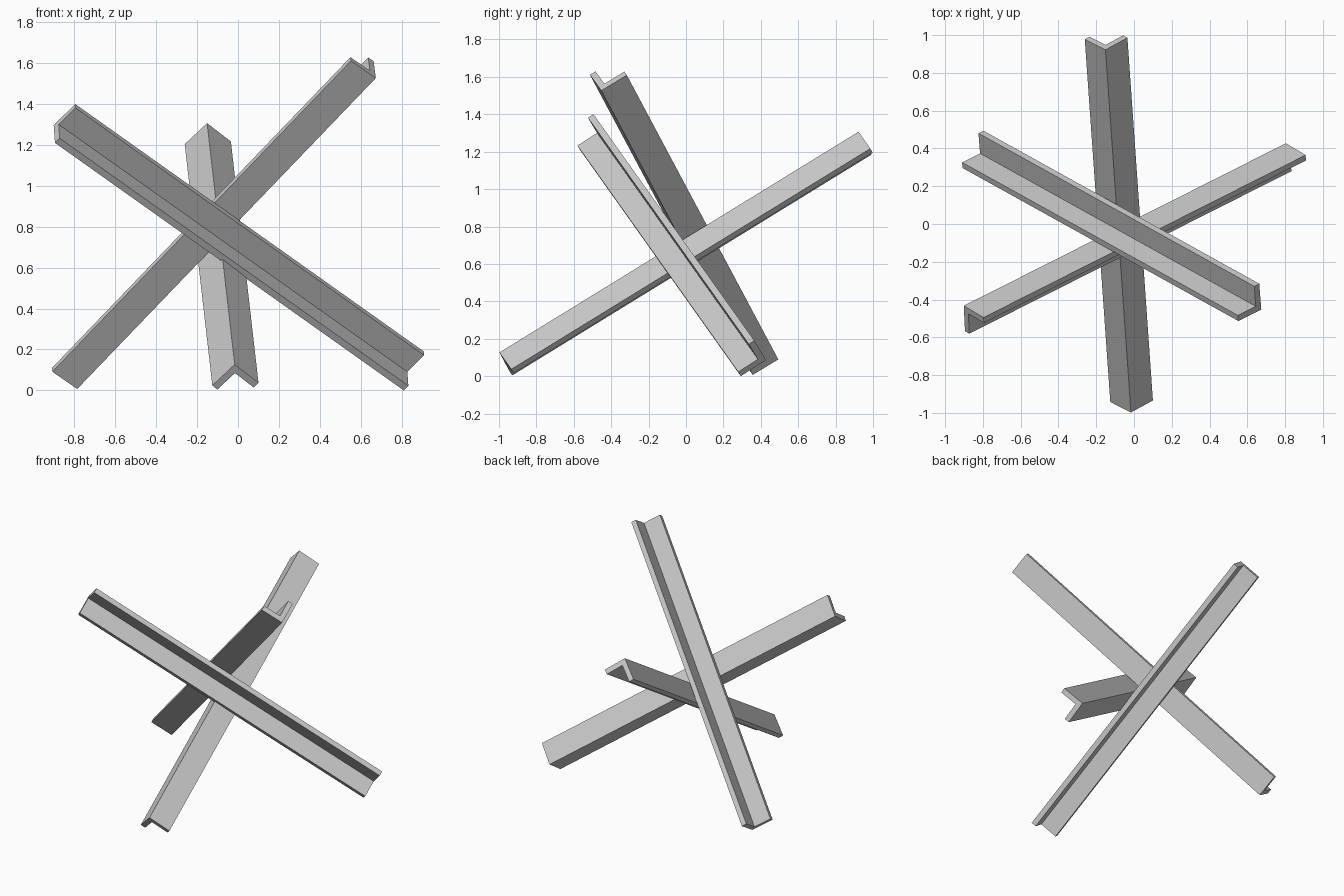
import bpy, bmesh
from mathutils import Vector

if "Cube" in bpy.data.objects:
    bpy.data.objects.remove(bpy.data.objects["Cube"])

LEG, THICK = 0.16, 0.035
# L-shaped angle profile, outer corner at the origin
PROFILE = [(0, 0), (LEG, 0), (LEG, THICK), (THICK, THICK), (THICK, LEG), (0, LEG)]


def angle_beam(name, start, end, leg_a, leg_b):
    """Steel angle: outer corner runs start to end, legs point along leg_a and leg_b."""
    start, end = Vector(start), Vector(end)
    d = (end - start).normalized()
    a, b = Vector(leg_a), Vector(leg_b)
    u = (a - d * a.dot(d)).normalized()
    v = d.cross(u)
    if v.dot(b) < 0:
        v = -v
    # share the reading error between both legs
    b = (b - d * b.dot(d)).normalized()
    err = u.dot(b) / 2
    u = (u - v * err).normalized()
    v = d.cross(u) * (1 if d.cross(u).dot(b) > 0 else -1)

    bm = bmesh.new()
    face = bm.faces.new([bm.verts.new(start + u * x + v * y) for x, y in PROFILE])
    ext = bmesh.ops.extrude_face_region(bm, geom=[face], use_keep_orig=True)
    top = [g for g in ext["geom"] if isinstance(g, bmesh.types.BMVert)]
    bmesh.ops.translate(bm, verts=top, vec=end - start)
    bmesh.ops.recalc_face_normals(bm, faces=bm.faces[:])
    mesh = bpy.data.meshes.new(name)
    bm.to_mesh(mesh)
    bm.free()
    obj = bpy.data.objects.new(name, mesh)
    bpy.context.collection.objects.link(obj)
    return obj


# Three crossed beams of an anti-tank obstacle
beams = [
    angle_beam("ridge_up_beam", (-0.02, -0.995, 0.13), (-0.155, 0.925, 1.31),
               (-0.11, 0.06, -0.11), (0.11, 0.065, -0.09)),
    angle_beam("rising_right_beam", (-0.79, 0.36, 0.01), (0.67, -0.45, 1.53),
               (-0.115, -0.06, 0.09), (-0.01, 0.13, 0.085)),
    angle_beam("rising_left_beam", (0.80, 0.43, 0.09), (-0.905, -0.43, 1.30),
               (0.105, -0.07, 0.10), (0.015, -0.14, -0.085)),
]

# Rest the group on the ground and centre it
pts = [v.co for o in beams for v in o.data.vertices]
lo = [min(p[i] for p in pts) for i in range(3)]
hi = [max(p[i] for p in pts) for i in range(3)]
shift = Vector((-(lo[0] + hi[0]) / 2, -(lo[1] + hi[1]) / 2, -lo[2]))
for o in beams:
    for v in o.data.vertices:
        v.co += shift
